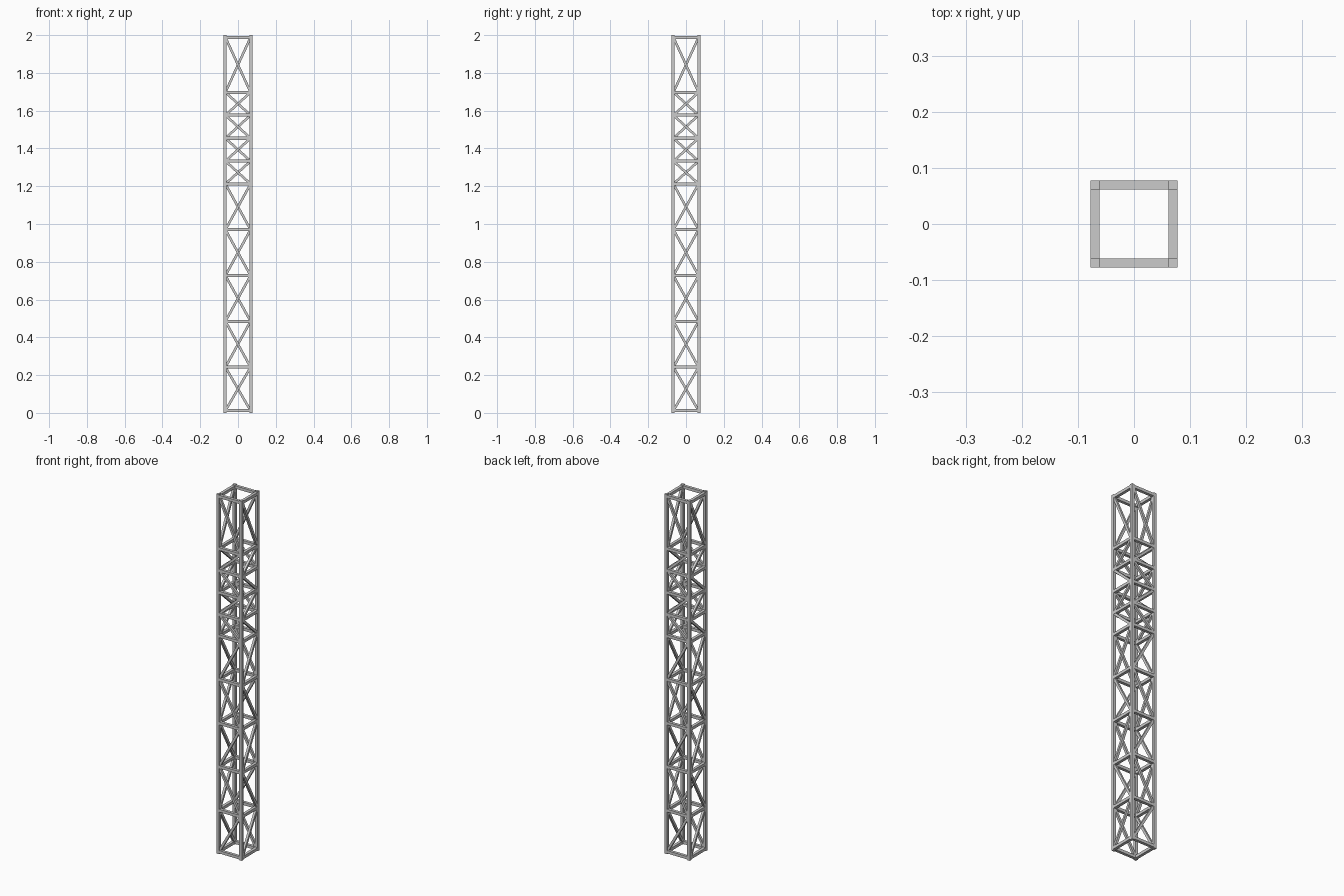
import bpy
import bmesh
import math
from mathutils import Matrix, Vector

if "Cube" in bpy.data.objects:
    bpy.data.objects.remove(bpy.data.objects["Cube"])

R = 0.0695      # distance from axis to post centreline
T = 0.016       # post and rail thickness
D = 0.013       # brace thickness
LEVELS = [0.012, 0.242, 0.485, 0.727, 0.970, 1.212,
          1.333, 1.454, 1.576, 1.697, 1.988]


def add_bar(bm, a, b, size):
    """Square bar from a to b, lying in the front face plane."""
    a, b = Vector(a), Vector(b)
    along = (b - a).normalized()
    depth = Vector((0, 1, 0))
    side = depth.cross(along)
    rot = Matrix((side, depth, along)).transposed().to_4x4()
    mat = (Matrix.Translation((a + b) / 2) @ rot
           @ Matrix.Diagonal((size, size, (b - a).length, 1)))
    bmesh.ops.create_cube(bm, size=1, matrix=mat)


def make_part(name, bars, size):
    """Build the bars of one face and repeat them on all four sides."""
    bm = bmesh.new()
    for k in range(4):
        before = len(bm.verts)
        for a, b in bars:
            add_bar(bm, a, b, size)
        bm.verts.ensure_lookup_table()
        bmesh.ops.rotate(bm, verts=bm.verts[before:], cent=(0, 0, 0),
                         matrix=Matrix.Rotation(k * math.pi / 2, 3, 'Z'))
    bmesh.ops.recalc_face_normals(bm, faces=bm.faces)
    me = bpy.data.meshes.new(name)
    bm.to_mesh(me)
    bm.free()
    bpy.context.collection.objects.link(bpy.data.objects.new(name, me))


# Four corner posts
make_part("corner_posts", [((-R, -R, 0), (-R, -R, 2))], T)

# Horizontal rails between the posts
h = R - T / 2
make_part("horizontal_rails", [((-h, -R, z), (h, -R, z)) for z in LEVELS], T)

# Zigzag braces, one per panel on each face
e = R - 0.003
braces = []
for i, (z0, z1) in enumerate(zip(LEVELS, LEVELS[1:])):
    s = 1 if i % 2 == 0 else -1
    braces.append(((-s * e, -R, z0), (s * e, -R, z1)))
make_part("diagonal_braces", braces, D)
